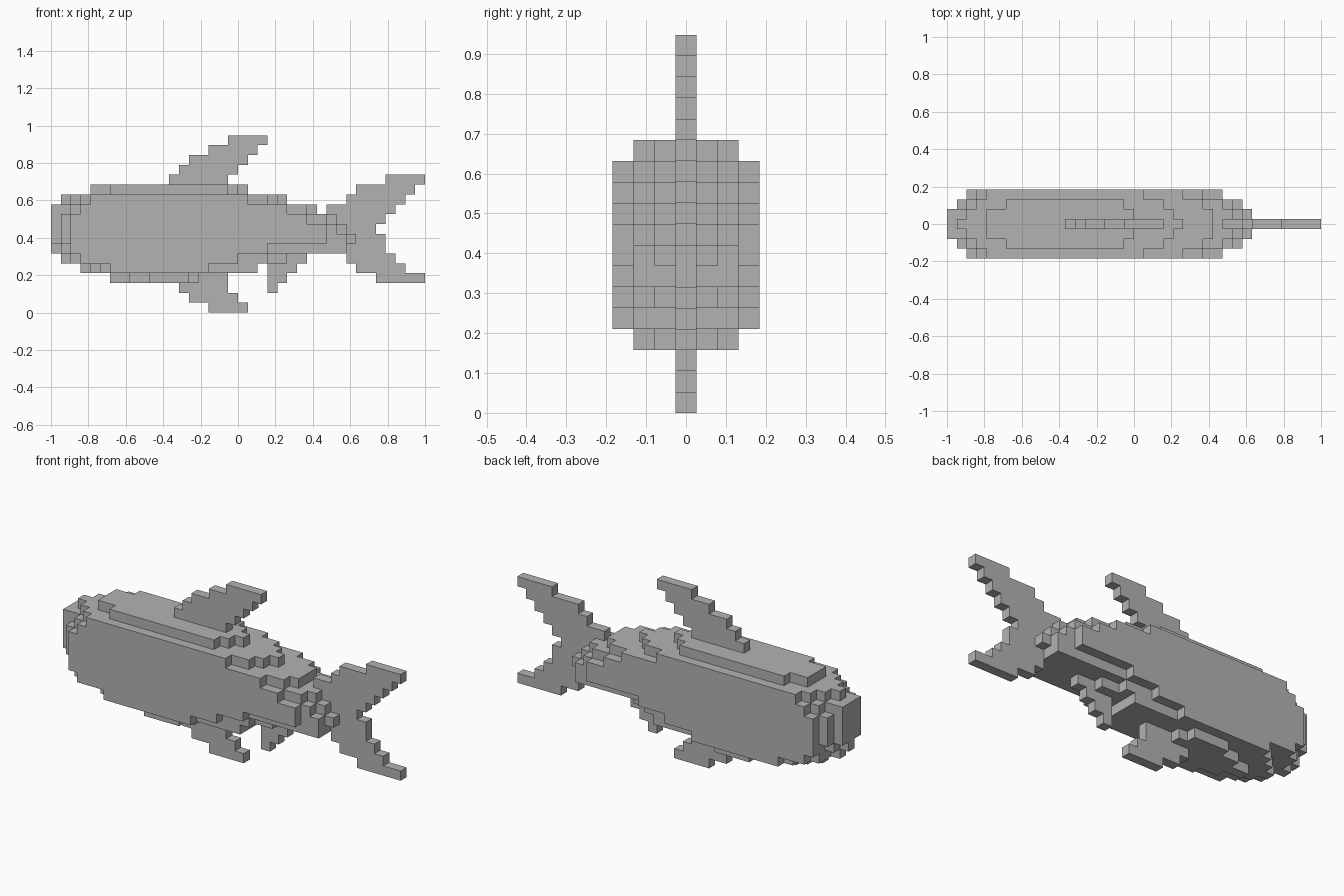
import bpy, bmesh
from mathutils import Vector

if "Cube" in bpy.data.objects:
    bpy.data.objects.remove(bpy.data.objects["Cube"])

V = 2 / 38  # cube size: the fish is 38 cubes long

grey = bpy.data.materials.new("plain_grey")
grey.diffuse_color = (0.45, 0.45, 0.45, 1)
grey.use_nodes = True
grey.node_tree.nodes["Principled BSDF"].inputs["Base Color"].default_value = grey.diffuse_color

# Body rows: height -> (start, end) along x for the layers 0, 1, 2, 3 cubes off centre
BODY = {
    3: [(6, 18), (8, 15), (10, 14)],
    4: [(3, 21), (4, 21), (5, 21), (6, 16)],
    5: [(1, 26), (2, 24), (2, 22), (3, 19)],
    6: [(0, 30), (1, 30), (2, 30), (2, 22)],
    7: [(0, 31), (0, 31), (1, 30), (2, 28)],
    8: [(0, 30), (0, 30), (1, 29), (2, 28)],
    9: [(0, 29), (0, 29), (1, 28), (2, 26)],
    10: [(0, 27), (0, 27), (2, 26), (3, 24)],
    11: [(1, 24), (2, 23), (3, 22), (4, 20)],
    12: [(4, 20), (4, 19), (6, 18)],
}

# Fins are one cube thick: lowest row, then (start, end) for each row upward
FINS = {
    "dorsal_fin": (13, [(12, 18), (13, 19), (14, 20), (16, 21), (18, 22)]),
    "pelvic_fin": (0, [(16, 20), (14, 19), (13, 18)]),
    "anal_fin": (2, [(22, 23), (22, 24), (22, 25)]),
    "tail_fin": (3, [(33, 38), (31, 36), (30, 35), (30, 34), (31, 34), (30, 33),
                     (29, 34), (28, 35), (30, 36), (31, 37), (34, 38)]),
}

parts = {"body": set()}
for k, layers in BODY.items():
    for j, (a, b) in enumerate(layers):
        for i in range(a, b):
            parts["body"] |= {(i, j, k), (i, -j, k)}
for name, (low, rows) in FINS.items():
    parts[name] = {(i, 0, low + n) for n, (a, b) in enumerate(rows) for i in range(a, b)}

solid = set().union(*parts.values())


def build(name, cells):
    """Skin a set of cubes, leaving out faces hidden between neighbours."""
    bm = bmesh.new()
    for cell in cells:
        centre = Vector((cell[0] - 18.5, cell[1], cell[2] + 0.5))
        for axis in range(3):
            for s in (-1, 1):
                n, u, w = Vector(), Vector(), Vector()
                n[axis], u[(axis + 1) % 3], w[(axis + 2) % 3] = s, s, 1
                if tuple(c + int(d) for c, d in zip(cell, n)) in solid:
                    continue
                corners = (-u - w, u - w, u + w, w - u)
                bm.faces.new([bm.verts.new((centre + (n + c) / 2) * V) for c in corners])
    bmesh.ops.remove_doubles(bm, verts=bm.verts, dist=V / 100)
    mesh = bpy.data.meshes.new(name)
    bm.to_mesh(mesh)
    bm.free()
    mesh.materials.append(grey)
    bpy.context.collection.objects.link(bpy.data.objects.new(name, mesh))


for name, cells in parts.items():
    build(name, cells)
